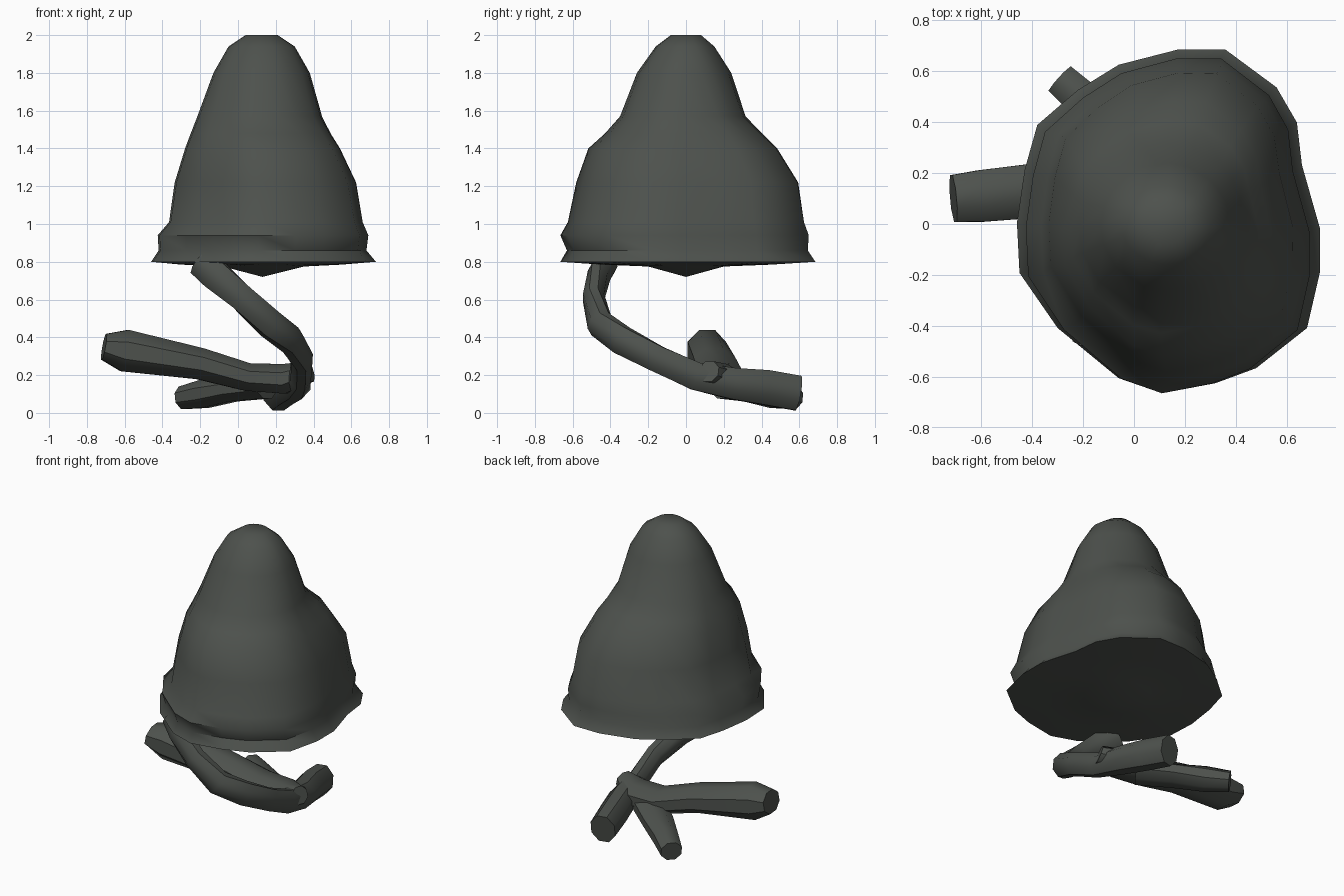
import bpy, bmesh, math
from mathutils import Vector

if "Cube" in bpy.data.objects:
    bpy.data.objects.remove(bpy.data.objects["Cube"])

felt = bpy.data.materials.new("dark grey green")
felt.diffuse_color = (0.075, 0.083, 0.074, 1)
felt.use_nodes = True
felt.node_tree.nodes["Principled BSDF"].inputs["Base Color"].default_value = felt.diffuse_color


def finish(bm, name, angle):
    bmesh.ops.recalc_face_normals(bm, faces=bm.faces)
    me = bpy.data.meshes.new(name)
    bm.to_mesh(me)
    bm.free()
    me.materials.append(felt)
    ob = bpy.data.objects.new(name, me)
    bpy.context.collection.objects.link(ob)
    bpy.ops.object.select_all(action='DESELECT')
    ob.select_set(True)
    bpy.context.view_layer.objects.active = ob
    bpy.ops.object.shade_smooth_by_angle(angle=math.radians(angle))


def bridge(bm, a, b):
    n = len(a)
    for i in range(n):
        bm.faces.new((a[i], a[(i + 1) % n], b[(i + 1) % n], b[i]))


# Hat: irregular brim outline lofted through rings, growing rounder upwards
OUTLINE = [(.36, .69), (.56, .54), (.64, .40), (.66, .23), (.73, -.02), (.73, -.2),
           (.68, -.42), (.48, -.58), (.32, -.64), (.11, -.68), (-.06, -.62),
           (-.3, -.42), (-.45, -.2), (-.46, 0), (-.43, .21), (-.38, .39),
           (-.22, .53), (-.06, .63), (.17, .69)]
# z, x min, x max, y min, y max, roundness
RINGS = [(.775, -.08, .35, -.2, .2, 1), (.785, -.3, .55, -.45, .45, .3),
         (.80, -.46, .73, -.67, .68, 0), (.86, -.42, .68, -.635, .64, 0),
         (.94, -.425, .69, -.67, .645, 0), (1.01, -.365, .66, -.63, .62, 0),
         (1.22, -.335, .625, -.585, .59, .1), (1.40, -.28, .54, -.52, .48, .2),
         (1.48, -.25, .49, -.43, .40, .4), (1.57, -.215, .445, -.35, .315, .7),
         (1.80, -.13, .38, -.26, .24, 1), (1.94, -.05, .30, -.16, .15, 1),
         (2.0, .04, .21, -.08, .08, 1)]
bm = bmesh.new()
loops = []
for z, x0, x1, y0, y1, t in RINGS:
    loop = []
    for px, py in OUTLINE:
        p = Vector(((px - .135) / .595, py / .685))
        p = p.lerp(p.normalized(), t)
        loop.append(bm.verts.new(((x0 + x1) / 2 + p.x * (x1 - x0) / 2,
                                  (y0 + y1) / 2 + p.y * (y1 - y0) / 2, z)))
    loops.append(loop)
for a, b in zip(loops, loops[1:]):
    bridge(bm, a, b)
bm.faces.new(loops[-1])
low = bm.verts.new((.13, 0, .72))
for i in range(len(OUTLINE)):
    bm.faces.new((loops[0][i - 1], loops[0][i], low))
finish(bm, "hat", 50)


# Cloth bands: oval section swept along a path of (x, y, z, half width, half height)
def band(name, path, sides=8):
    bm = bmesh.new()
    pts = [Vector(p[:3]) for p in path]
    loops = []
    for i, p in enumerate(path):
        t = (pts[min(i + 1, len(pts) - 1)] - pts[max(i - 1, 0)]).normalized()
        s = t.cross(Vector((0, 0, 1))).normalized()
        n = s.cross(t)
        loops.append([bm.verts.new(pts[i]
                      + s * p[3] * math.cos(2 * math.pi * (k + .5) / sides)
                      + n * p[4] * math.sin(2 * math.pi * (k + .5) / sides))
                      for k in range(sides)])
    for a, b in zip(loops, loops[1:]):
        bridge(bm, a, b)
    bm.faces.new(loops[0])
    bm.faces.new(loops[-1])
    finish(bm, name, 45)


band("hanging_strap", [(-.2, -.42, .80, .06, .08), (-.12, -.46, .73, .06, .085),
                       (.02, -.49, .61, .06, .075), (.17, -.455, .47, .07, .08),
                       (.28, -.34, .385, .07, .08), (.34, -.15, .285, .06, .075),
                       (.33, .05, .195, .06, .08), (.30, .25, .155, .09, .09),
                       (.25, .42, .135, .09, .1), (.21, .59, .105, .085, .1)])
band("long_tail", [(.38, .12, .22, .06, .06), (.25, .17, .18, .13, .085),
                   (.05, .18, .19, .13, .08), (-.2, .15, .26, .12, .09),
                   (-.6, .11, .33, .11, .12), (-.71, .1, .35, .1, .075)])
band("short_tail", [(.15, .2, .15, .1, .08), (-.03, .34, .125, .1, .07),
                    (-.18, .47, .1, .08, .08), (-.29, .57, .08, .07, .065)])
